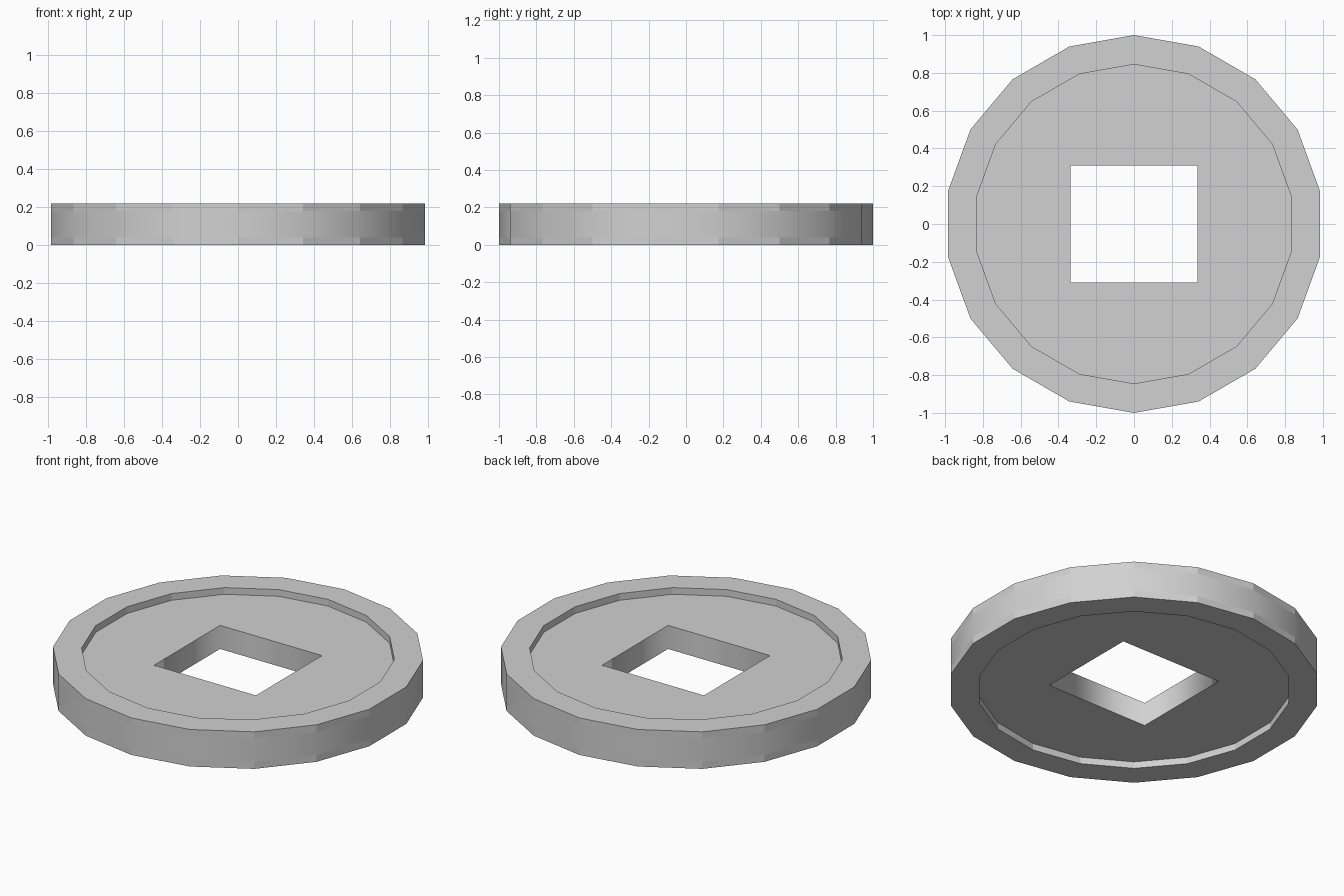
import bpy
import bmesh
from math import cos, sin, tau

if "Cube" in bpy.data.objects:
    bpy.data.objects.remove(bpy.data.objects["Cube"])

SIDES = 18
RIM_R, FIELD_R = 1.0, 0.845
HEIGHT, RECESS = 0.22, 0.04
LOW, HIGH = RECESS, HEIGHT - RECESS
HOLE_X, HOLE_Y = 0.335, 0.31

grey = bpy.data.materials.new("light_grey")
grey.use_nodes = True
grey.diffuse_color = (0.64, 0.64, 0.64, 1)
grey.node_tree.nodes["Principled BSDF"].inputs["Base Color"].default_value = grey.diffuse_color

bm = bmesh.new()


def polygon(radius, z):
    """Ring of vertices with one corner on the y axis."""
    return [bm.verts.new((radius * sin(tau * i / SIDES), radius * cos(tau * i / SIDES), z))
            for i in range(SIDES)]


def rectangle(z):
    return [bm.verts.new((x * HOLE_X, y * HOLE_Y, z))
            for x, y in ((1, 1), (1, -1), (-1, -1), (-1, 1))]


def bridge(a, b, smooth=False):
    for i in range(len(a)):
        j = (i + 1) % len(a)
        bm.faces.new((a[i], a[j], b[j], b[i])).smooth = smooth


def loop_edges(ring):
    return [bm.edges.get((v, ring[(i + 1) % len(ring)])) for i, v in enumerate(ring)]


# Raised rim, with a softly shaded middle band on the outside
profile = [(FIELD_R, LOW), (FIELD_R, 0), (RIM_R, 0), (RIM_R, LOW),
           (RIM_R, HIGH), (RIM_R, HEIGHT), (FIELD_R, HEIGHT), (FIELD_R, HIGH)]
rings = [polygon(r, z) for r, z in profile]
for k in range(len(rings) - 1):
    bridge(rings[k], rings[k + 1], smooth=(k == 3))

# Square hole walls
hole_low, hole_high = rectangle(LOW), rectangle(HIGH)
bridge(hole_low, hole_high, smooth=True)

# Sunken fields on both sides, running from the rim to the hole
for ring, hole in ((rings[0], hole_low), (rings[-1], hole_high)):
    bmesh.ops.triangle_fill(bm, edges=loop_edges(ring) + loop_edges(hole), use_beauty=True)
    for edge in loop_edges(hole):
        edge.smooth = False

bmesh.ops.recalc_face_normals(bm, faces=bm.faces[:])
mesh = bpy.data.meshes.new("coin")
bm.to_mesh(mesh)
bm.free()
mesh.materials.append(grey)
coin = bpy.data.objects.new("coin", mesh)
bpy.context.collection.objects.link(coin)
